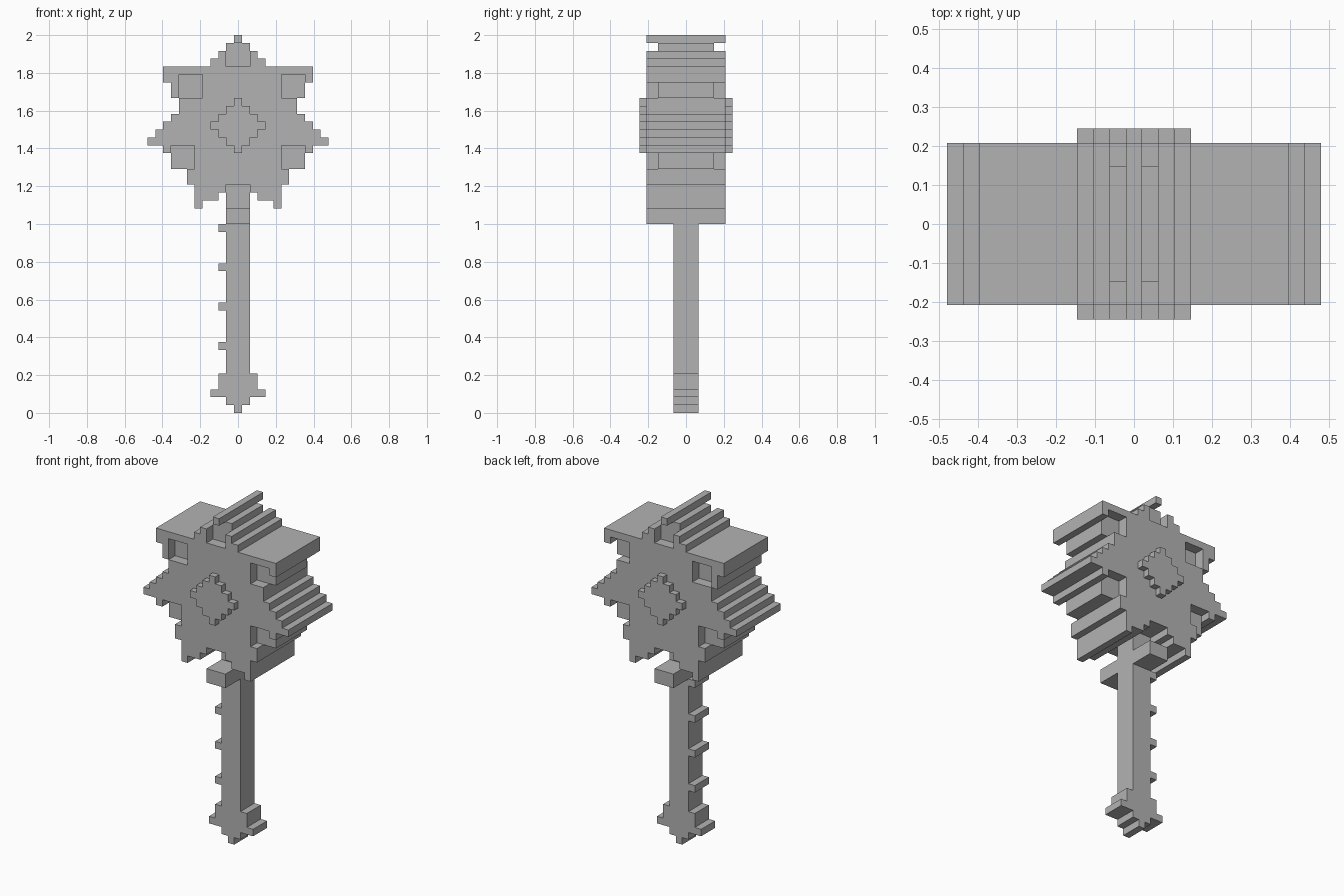
import bpy
import bmesh

cube = bpy.data.objects.get("Cube")
if cube:
    bpy.data.objects.remove(cube, do_unlink=True)

U = 2 / 48                                        # one block
DEPTH = [-0.245, -0.208, -0.147, -0.066, 0.066, 0.147, 0.208, 0.245]
BOSS, OUTER, FULL, GRIP = (0, 6), (1, 5), range(1, 6), (3,)

stone = bpy.data.materials.new("grey")
stone.use_nodes = True
stone.diffuse_color = (0.45, 0.45, 0.45, 1)
stone.node_tree.nodes["Principled BSDF"].inputs["Base Color"].default_value = stone.diffuse_color


def box(columns, layers, rows):
    return {(i, j, k) for i in columns for j in layers for k in rows}


def stepped(half_widths, layers, bottom):
    """Mirrored rows of blocks, listed from the bottom up."""
    cells = set()
    for n, w in enumerate(half_widths):
        cells |= box(range(-w, w + 1), layers, [bottom + n])
    return cells


def build(name, cells):
    """Skin a set of blocks and merge the flat areas."""
    bm = bmesh.new()
    verts = {}

    def corner(p):
        if p not in verts:
            verts[p] = bm.verts.new(((p[0] - 0.5) * U, DEPTH[p[1]], p[2] * U))
        return verts[p]

    for cell in sorted(cells):
        for axis in range(3):
            for side in (0, 1):
                near = list(cell)
                near[axis] += 2 * side - 1
                if tuple(near) in cells:
                    continue
                quad = []
                for a, b in ((0, 0), (1, 0), (1, 1), (0, 1)):
                    p = list(cell)
                    p[axis] += side
                    p[(axis + 1) % 3] += a
                    p[(axis + 2) % 3] += b
                    quad.append(corner(tuple(p)))
                bm.faces.new(quad if side else quad[::-1])
    bmesh.ops.dissolve_limit(bm, angle_limit=0.01, verts=bm.verts[:], edges=bm.edges[:])
    mesh = bpy.data.meshes.new(name)
    bm.to_mesh(mesh)
    bm.free()
    mesh.materials.append(stone)
    bpy.context.collection.objects.link(bpy.data.objects.new(name, mesh))


# Handle: pommel, grip and the studs along one side
build("pommel", stepped([0, 1, 3, 2, 2], GRIP, 0))
handle = box(range(-1, 2), GRIP, range(5, 29))
for k in range(8, 24, 5):
    handle |= box([-2], GRIP, [k])
build("handle", handle)

# Collar: a crossbar under the head
build("collar", box(range(-1, 2), FULL, (24, 25)))

# Head: spiked star outline, then the notch above the collar
head = stepped([5, 5, 5, 6, 6, 8, 8, 9, 11, 10, 9, 8, 7, 7, 8, 8, 9, 9, 3, 2, 1, 0], FULL, 26)
for half, k in ((4, 26), (2, 27), (1, 28)):
    head -= box(range(-half, half + 1), FULL, [k])
# Sunken panels on front and back
for first, row in ((-7, 40), (6, 40), (-8, 31), (6, 31)):
    head -= box(range(first, first + 3), OUTER, range(row, row + 3))
head -= box(range(-1, 2), OUTER, range(44, 47))
build("head", head)

# Raised diamond on both faces
for name, layer in zip(("front_boss", "back_boss"), BOSS):
    build(name, stepped([0, 1, 2, 3, 2, 1, 0], [layer], 33))
